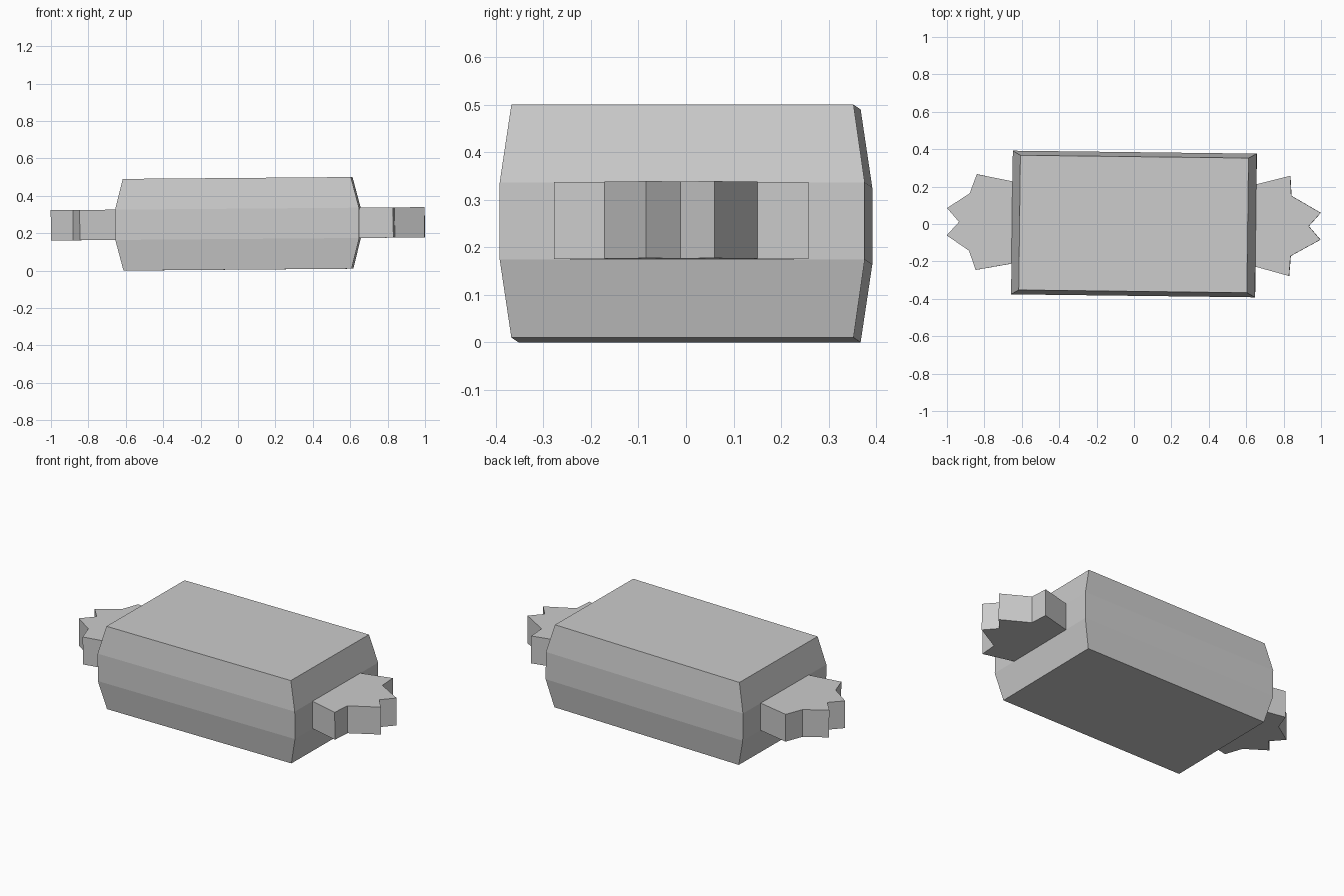
import bpy, bmesh
from mathutils import Euler

if "Cube" in bpy.data.objects:
    bpy.data.objects.remove(bpy.data.objects["Cube"])

CENTRE = (0, 0, 0.25)
TILT = Euler((0, -0.0082, -0.0122))  # the sweet lies very slightly askew
BAND = 0.081                         # half height of middle band and wrapper ends


def add_object(name, bm):
    bmesh.ops.recalc_face_normals(bm, faces=bm.faces)
    mesh = bpy.data.meshes.new(name)
    bm.to_mesh(mesh)
    bm.free()
    ob = bpy.data.objects.new(name, mesh)
    ob.location = CENTRE
    ob.rotation_euler = TILT
    bpy.context.collection.objects.link(ob)
    return ob


def loft(name, rings, close):
    """Join stacked rings with side walls and cap top and bottom."""
    bm = bmesh.new()
    loops = [[bm.verts.new(p) for p in r] for r in rings]
    n = len(loops[0])
    for a, b in zip(loops, loops[1:]):
        for i in range(n if close else n - 1):
            j = (i + 1) % n
            bm.faces.new((a[i], a[j], b[j], b[i]))
    bm.faces.new(loops[0])
    bm.faces.new(loops[-1])
    return add_object(name, bm)


# wrapped body: rectangular block, bevelled towards top and bottom
levels = [(0.61, 0.36, -0.245), (0.652, 0.384, -BAND),
          (0.652, 0.384, BAND), (0.61, 0.36, 0.245)]
loft("candy_body",
     [[(x, y, z), (-x, y, z), (-x, -y, z), (x, -y, z)] for x, y, z in levels], True)


# twisted wrapper ends: half outline mirrored in y, open where it meets the body
def wrapper_end(name, side, half):
    outline = half + [(0.935, 0)] + [(x, -y) for x, y in reversed(half)]
    loft(name, [[(side * x, y, z) for x, y in outline] for z in (-BAND, BAND)], False)


wrapper_end("wrapper_right", 1,
            [(0.652, 0.22), (0.833, 0.268), (0.84, 0.161), (0.998, 0.072)])
wrapper_end("wrapper_left", -1,
            [(0.652, 0.22), (0.843, 0.256), (0.88, 0.153), (1.0, 0.073)])
